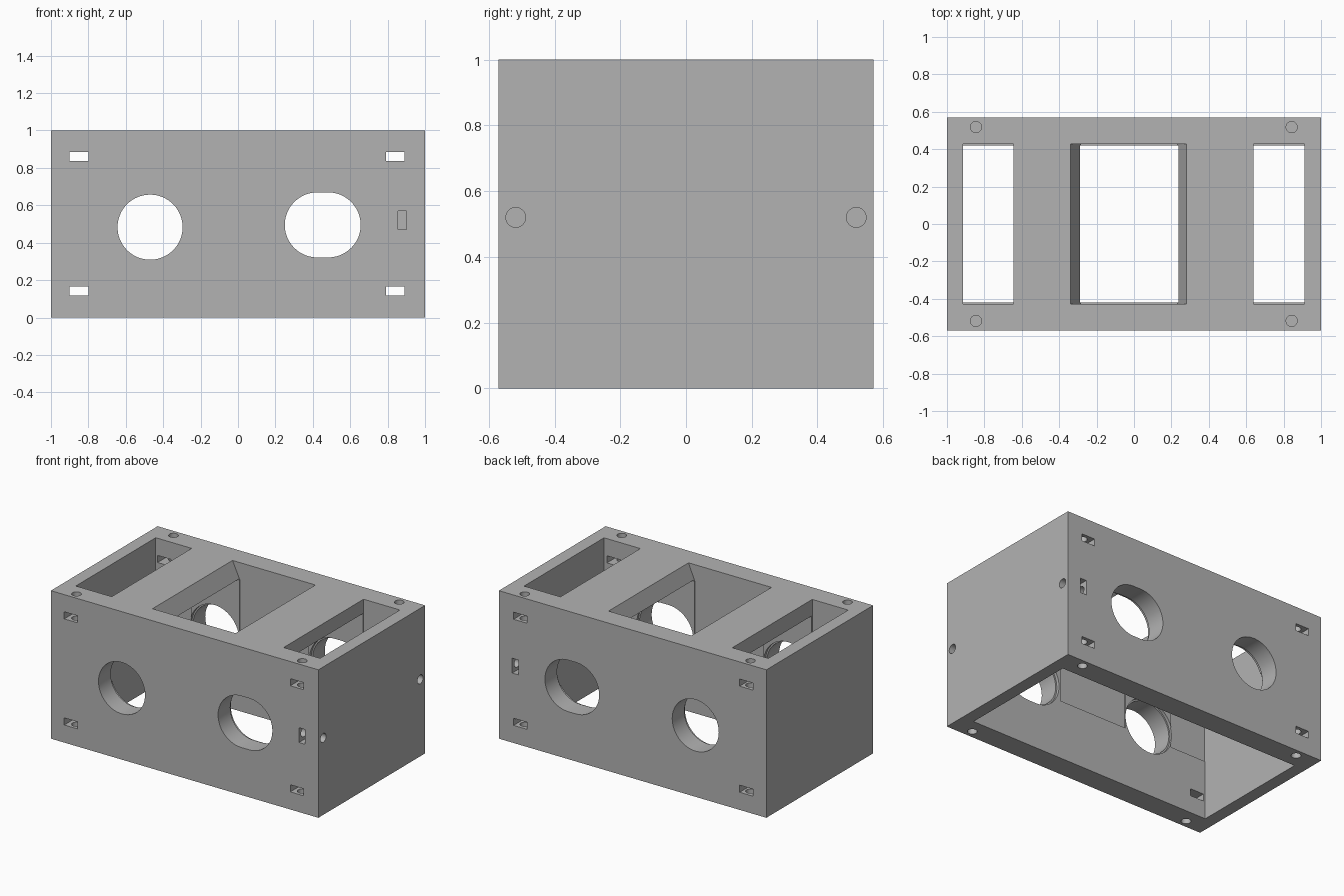
import bpy
import bmesh
from math import cos, sin, pi, radians
from mathutils import Vector

cube = bpy.data.objects.get("Cube")
if cube:
    bpy.data.objects.remove(cube, do_unlink=True)

grey = bpy.data.materials.new("Plain Grey")
grey.use_nodes = True
colour = (0.45, 0.45, 0.45, 1)
grey.diffuse_color = colour
grey.node_tree.nodes["Principled BSDF"].inputs["Base Color"].default_value = colour


def arc(cx, cy, r, start, end, steps):
    """Points along an arc, angles in degrees."""
    angles = [radians(start + (end - start) * i / steps) for i in range(steps + 1)]
    return [(cx + r * cos(a), cy + r * sin(a)) for a in angles]


def circle(cx, cy, r, steps=32):
    return arc(cx, cy, r, 0, 360, steps)[:-1]


def rect(x0, x1, y0, y1):
    return [(x0, y0), (x1, y0), (x1, y1), (x0, y1)]


def prism(name, profile, axis, lo, hi):
    """Extrude a 2D profile along x, y or z."""
    place = {"x": lambda a, b, d: (d, a, b),
             "y": lambda a, b, d: (a, d, b),
             "z": lambda a, b, d: (a, b, d)}[axis]
    bm = bmesh.new()
    base = bm.faces.new([bm.verts.new(place(a, b, lo)) for a, b in profile])
    out = bmesh.ops.extrude_face_region(bm, geom=[base])
    verts = [v for v in out["geom"] if isinstance(v, bmesh.types.BMVert)]
    bmesh.ops.translate(bm, verts=verts, vec=Vector(place(0, 0, hi - lo)))
    bmesh.ops.recalc_face_normals(bm, faces=bm.faces)
    mesh = bpy.data.meshes.new(name)
    bm.to_mesh(mesh)
    bm.free()
    mesh.materials.append(grey)
    obj = bpy.data.objects.new(name, mesh)
    bpy.context.collection.objects.link(obj)
    return obj


# Outer block
W, D, H = 1.0, 0.57, 1.0
housing = prism("housing", rect(-W, W, -D, D), "z", 0, H)
cutters = []


def cut(name, profile, axis, lo, hi):
    obj = prism(name + "_cutter", profile, axis, lo, hi)
    obj.hide_render = True
    cutters.append(obj)


# Open-bottomed chamber with two arched ceilings meeting in a cusp
inner, spring, cusp = 0.915, 0.48, -0.02
r_left, r_right = (cusp + inner) / 2, (inner - cusp) / 2
arches = arc(cusp - r_left, spring, r_left, 180, 0, 40)
arches += arc(cusp + r_right, spring, r_right, 180, 0, 40)[1:]
cut("chamber", [(-inner, -0.1)] + arches + [(inner, -0.1)], "y", -0.42, 0.42)

# Top openings: two plain at the sides, one with sloping lips in the middle
for x0, x1 in ((-0.914, -0.645), (0.64, 0.912)):
    cut("side_opening", rect(x0, x1, 0.4, 1.1), "y", -0.427, 0.427)
cut("middle_opening", [(-0.284, 0.4), (0.23, 0.4), (0.23, 0.88), (0.28, H), (0.28, 1.1),
                       (-0.34, 1.1), (-0.34, H), (-0.284, 0.88)], "y", -0.427, 0.427)


# Round and oval ports through the front and back walls
def oval(x0, x1, z, r):
    return arc(x1, z, r, -90, 90, 24) + arc(x0, z, r, 90, 270, 24)


for side in (-1, 1):
    for r, d0, d1 in ((0.174, 0.35, 0.65), (0.184, 0.36, 0.44)):
        lo, hi = sorted((side * d0, side * d1))
        cut("round_port", circle(-0.47, 0.483, r, 64), "y", lo, hi)
        cut("oval_port", oval(0.424, 0.482, 0.495, r), "y", lo, hi)

    # Nut slots through the walls, and one blind slot by the right end
    lo, hi = sorted((side * 0.35, side * 0.65))
    for x in (-0.85, 0.84):
        for z in (0.143, 0.86):
            cut("nut_slot", rect(x - 0.05, x + 0.05, z - 0.024, z + 0.024), "y", lo, hi)
    lo, hi = sorted((side * 0.46, side * 0.65))
    cut("blind_slot", rect(0.855, 0.9, 0.47, 0.57), "y", lo, hi)

    # Screw holes in the top, bottom and one end
    for x in (-0.845, 0.843):
        for lo, hi in ((-0.1, 0.22), (0.78, 1.1)):
            cut("screw_hole", circle(x, side * 0.518, 0.03), "z", lo, hi)
    cut("end_screw_hole", circle(side * 0.518, 0.52, 0.03), "x", 0.8, 1.1)

# Apply every cut, then remove the cutters
bpy.ops.object.select_all(action="DESELECT")
bpy.context.view_layer.objects.active = housing
housing.select_set(True)
for cutter in cutters:
    mod = housing.modifiers.new(cutter.name, "BOOLEAN")
    mod.operation = "DIFFERENCE"
    mod.solver = "EXACT"
    mod.object = cutter
    bpy.ops.object.modifier_apply(modifier=mod.name)
for cutter in cutters:
    bpy.data.objects.remove(cutter, do_unlink=True)

bpy.ops.object.shade_smooth_by_angle(angle=radians(30))
